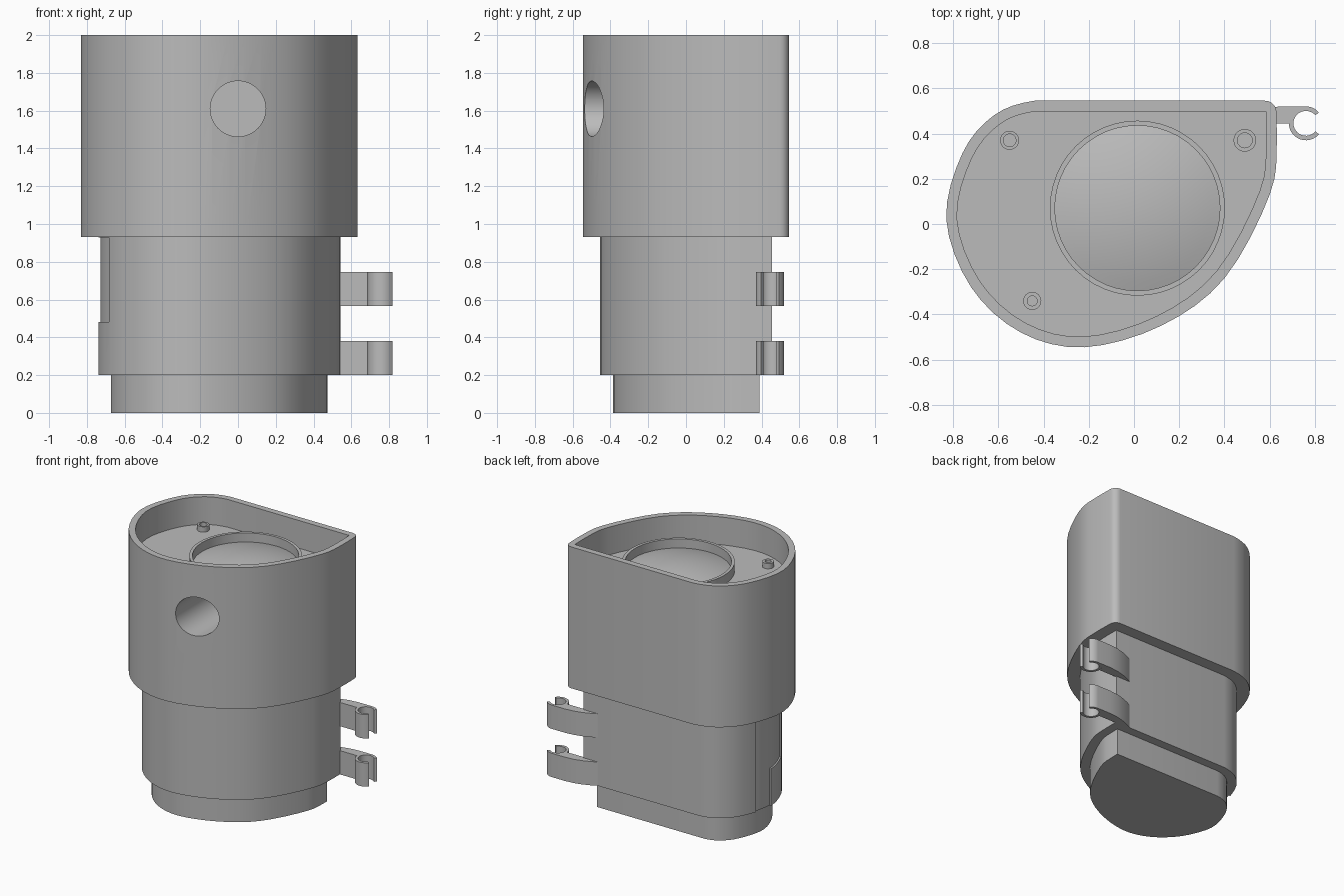
import bpy, bmesh
from math import sin, cos, pi, radians
from mathutils import Vector

if "Cube" in bpy.data.objects:
    bpy.data.objects.remove(bpy.data.objects["Cube"])

grey = bpy.data.materials.new("plain grey")
grey.use_nodes = True
grey.diffuse_color = (0.5, 0.5, 0.5, 1)
grey.node_tree.nodes["Principled BSDF"].inputs["Base Color"].default_value = (0.5, 0.5, 0.5, 1)


def finish(name, bm):
    bmesh.ops.remove_doubles(bm, verts=bm.verts, dist=0.0001)
    bmesh.ops.recalc_face_normals(bm, faces=bm.faces)
    mesh = bpy.data.meshes.new(name)
    bm.to_mesh(mesh)
    bm.free()
    mesh.materials.append(grey)
    ob = bpy.data.objects.new(name, mesh)
    bpy.context.collection.objects.link(ob)
    return ob


def prism(name, outline, low, high):
    bm = bmesh.new()
    face = bm.faces.new([bm.verts.new((p[0], p[1], low)) for p in outline])
    top = bmesh.ops.extrude_face_region(bm, geom=[face], use_keep_orig=True)["geom"]
    verts = [v for v in top if isinstance(v, bmesh.types.BMVert)]
    bmesh.ops.translate(bm, verts=verts, vec=(0, 0, high - low))
    return finish(name, bm)


def lathe(name, profile, x, y, closed=True, steps=48):
    bm = bmesh.new()
    vs = [bm.verts.new((x + r, y, z)) for r, z in profile]
    edges = [bm.edges.new(pair) for pair in zip(vs, vs[1:])]
    if closed:
        edges.append(bm.edges.new((vs[-1], vs[0])))
    bmesh.ops.spin(bm, geom=vs + edges, cent=(x, y, 0), axis=(0, 0, 1),
                   angle=2 * pi, steps=steps)
    return finish(name, bm)


def box(name, lo, hi):
    return prism(name, [(lo[0], lo[1]), (hi[0], lo[1]), (hi[0], hi[1]), (lo[0], hi[1])], lo[2], hi[2])


def cut(ob, cutter):
    mod = ob.modifiers.new("cut", "BOOLEAN")
    mod.operation, mod.solver, mod.object = "DIFFERENCE", "EXACT", cutter
    bpy.context.view_layer.objects.active = ob
    bpy.ops.object.modifier_apply(modifier=mod.name)
    bpy.data.objects.remove(cutter)


def spline(points, steps):
    out = []
    for a, b, c, d in zip(points, points[1:], points[2:], points[3:]):
        for i in range(steps):
            t = i / steps
            out.append(0.5 * (2 * b + (c - a) * t + (2 * a - 5 * b + 4 * c - d) * t ** 2
                              + (3 * b - a - 3 * c + d) * t ** 3))
    return out + [points[-2]]


def inset(outline, dist):
    # Mitred inward offset of a clockwise outline
    out = []
    for i, p in enumerate(outline):
        d1 = (p - outline[i - 1]).normalized()
        d2 = (outline[(i + 1) % len(outline)] - p).normalized()
        n1, n2 = Vector((d1.y, -d1.x)), Vector((d2.y, -d2.x))
        out.append(p + (n1 + n2) * dist / (1 + n1.dot(n2)))
    return out


# D-shaped plan with one sharp back corner
corner = Vector((0.63, 0.545))
curve = [(0.63, 0.75), (0.632, 0.38), (0.6, 0.13), (0.4, -0.24), (0.12, -0.45),
         (-0.22, -0.545), (-0.5, -0.48), (-0.72, -0.28), (-0.83, 0.02),
         (-0.76, 0.31), (-0.62, 0.48), (-0.44, 0.545), (-0.2, 0.545)]
plan = [corner] + spline([Vector(p) for p in curve], 4)
rad = 0.05
rounded = [corner + Vector((rad * (cos(a) - 1), rad * (sin(a) - 1)))
           for a in [pi / 2 - i * pi / 10 for i in range(6)]] + plan[1:]

# Upper housing with open tray and round front bore
upper = prism("upper_housing", rounded, 0.93, 2)
cut(upper, prism("tray_cutter", inset(plan, 0.047), 1.79, 2.2))
bore = lathe("bore_cutter", [(0, 0), (0.147, 0), (0.147, 0.9), (0, 0.9)], 0, 0, closed=False)
bore.rotation_euler = (radians(90), 0, 0)
bore.location = (0, 0.1, 1.61)
bpy.context.view_layer.update()
cut(upper, bore)

# Middle sleeve with a shallow stepped recess on its right side
sleeve = prism("middle_sleeve", inset(plan, 0.09), 0.2, 0.935)
cut(sleeve, box("upper_recess_cutter", (-1, -0.16, 0.48), (-0.6, 0.18, 0.928)))
cut(sleeve, box("lower_recess_cutter", (-1, 0.04, 0.1), (-0.6, 0.18, 0.5)))
prism("middle_core", inset(plan, 0.102), 0.202, 0.935)

# Base plug
prism("base_plug", inset(plan, 0.157), 0, 0.21)

# Round cup and shallow dome in the tray
lathe("cup_ring", [(0.365, 1.78), (0.387, 1.78), (0.387, 1.86), (0.365, 1.86)], 0.015, 0.07)
dome = [(0.37 * i / 8, 1.79 + 0.06 * (1 - (i / 8) ** 2)) for i in range(9)]
lathe("dome", dome, 0.015, 0.07, closed=False)

# Small hollow bosses
for side, x, y, r, hole in (("left", 0.49, 0.37, 0.05, 0.033),
                            ("right", -0.55, 0.37, 0.042, 0.028),
                            ("front", -0.45, -0.34, 0.04, 0.022)):
    lathe(side + "_boss", [(hole, 1.78), (r, 1.78), (r, 1.83), (hole, 1.83)], x, y, steps=24)


# Two side clips, each an arm with an open ring
def arc(r, start, end, n):
    return [(0.76 + r * cos(radians(start + (end - start) * i / n)),
             0.445 + r * sin(radians(start + (end - start) * i / n))) for i in range(n + 1)]


arm = [(0.4, 0.445), (0.46, 0.475), (0.52, 0.498), (0.58, 0.513), (0.65, 0.52)]
arm += arc(0.075, 90, 180, 8) + [(0.5, 0.445)]
ring = arc(0.075, 40, 320, 24) + arc(0.055, 320, 40, 24)
for level, z in (("lower", 0.2), ("upper", 0.565)):
    prism(level + "_clip_arm", arm, z, z + 0.18)
    prism(level + "_clip_ring", ring, z, z + 0.18)

# Smooth curved walls, keep edges crisp
for ob in bpy.context.collection.objects:
    ob.select_set(ob.type == "MESH")
bpy.context.view_layer.objects.active = upper
bpy.ops.object.shade_smooth_by_angle(angle=radians(30))
